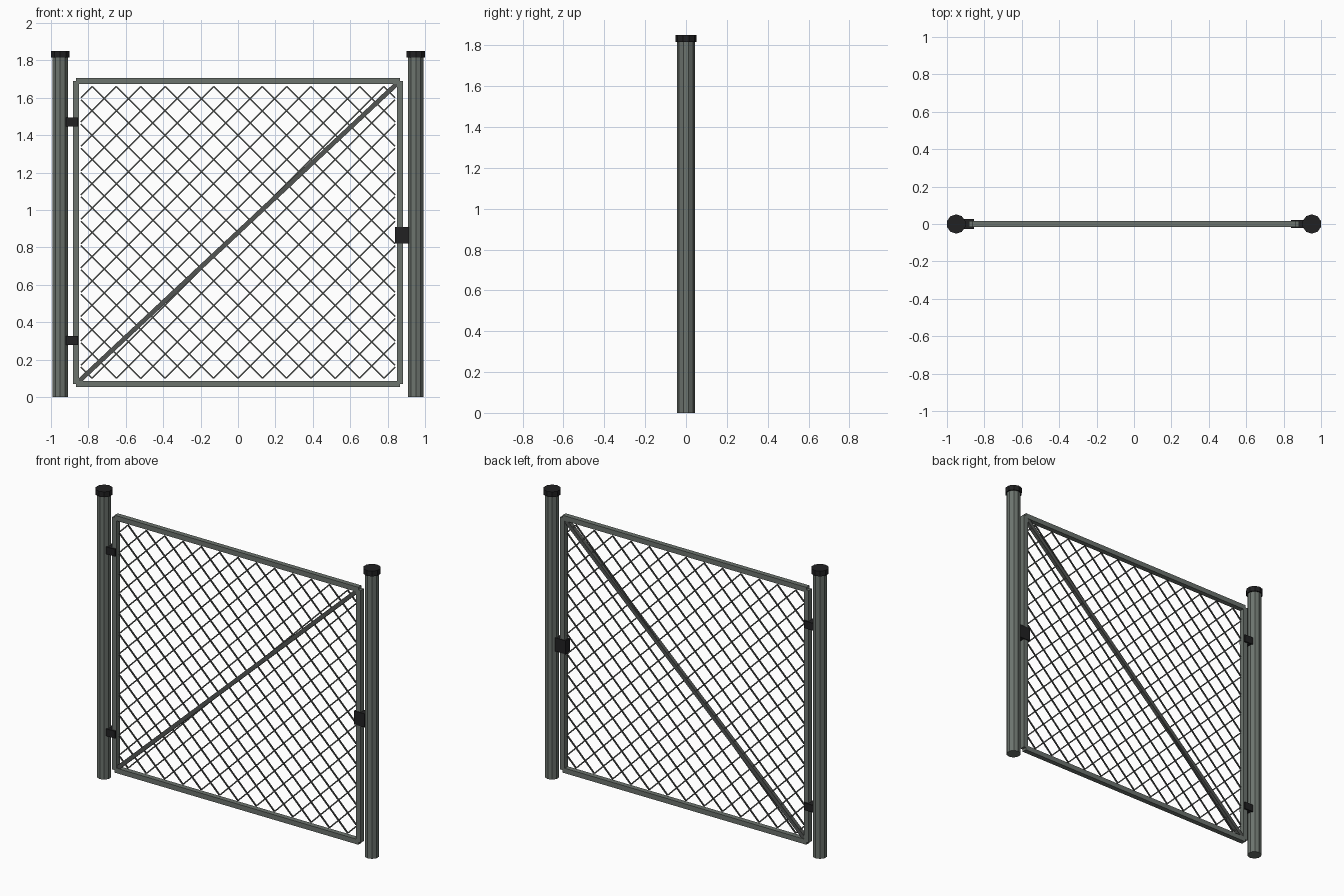
import bpy
from mathutils import Vector

cube = bpy.data.objects.get("Cube")
if cube:
    bpy.data.objects.remove(cube, do_unlink=True)


def material(name, color):
    mat = bpy.data.materials.new(name)
    mat.use_nodes = True
    mat.diffuse_color = (*color, 1)
    mat.node_tree.nodes["Principled BSDF"].inputs["Base Color"].default_value = (*color, 1)
    return mat


steel = material("painted steel", (0.15, 0.172, 0.155))
wire_grey = material("wire grey", (0.085, 0.09, 0.086))
black = material("black fittings", (0.015, 0.015, 0.016))


def finish(name, mat):
    obj = bpy.context.object
    obj.name = name
    obj.data.materials.append(mat)
    return obj


def box(name, location, size, mat):
    bpy.ops.mesh.primitive_cube_add(size=1, location=location)
    obj = finish(name, mat)
    obj.scale = size
    return obj


def bar(name, start, end, width, mat):
    """Square bar between two points."""
    a, b = Vector(start), Vector(end)
    obj = box(name, (a + b) / 2, (width, width, (b - a).length), mat)
    obj.rotation_euler = (b - a).to_track_quat("Z", "Y").to_euler()
    return obj


def column(name, x, low, high, radius, mat):
    """Upright ten-sided cylinder."""
    bpy.ops.mesh.primitive_cylinder_add(vertices=10, radius=radius, depth=high - low,
                                        location=(x, 0, (low + high) / 2))
    return finish(name, mat)


# Posts, caps and upright stiles on both sides
POST_X, STILE_X = 0.951, 0.866
LOW, HIGH = 0.07, 1.69
FRAME = 0.032
for side, s in (("right", -1), ("left", 1)):
    column(side + "_post", s * POST_X, 0, 1.83, 0.0435, steel)
    column(side + "_post_cap", s * POST_X, 1.816, 1.85, 0.0515, black)
    bar(side + "_stile", (s * STILE_X, 0, LOW), (s * STILE_X, 0, HIGH), FRAME, steel)

# Top and bottom rails
for name, z in (("bottom_rail", LOW), ("top_rail", HIGH)):
    bar(name, (-STILE_X, 0, z), (STILE_X, 0, z), FRAME, steel)

# Diagonal brace
bar("diagonal_brace", (-0.855, 0, 0.08), (0.855, 0, 1.68), 0.025, wire_grey)

# Hinges and latch
for name, z in (("lower_hinge", 0.302), ("upper_hinge", 1.47)):
    box(name, (-0.89, 0, z), (0.07, 0.053, 0.047), black)
box("latch", (0.877, 0, 0.865), (0.075, 0.043, 0.087), black)

# Diamond wire mesh, clipped to the opening
PITCH, HALF, BOTTOM, TOP = 0.13, 0.84, 0.1, 1.66
wires = []
for direction in (1, -1):
    for i in range(-20, 21):
        foot = i * PITCH
        # Wire runs from its foot at 45 degrees; keep the part inside the sides
        t0 = max(0, -HALF - foot)
        t1 = min(TOP - BOTTOM, HALF - foot)
        if t1 - t0 > 0.02:
            y = direction * 0.001
            wires.append(bar("mesh_wire", (direction * (foot + t0), y, BOTTOM + t0),
                             (direction * (foot + t1), y, BOTTOM + t1),
                             0.0075, wire_grey))

# Join the wires into a single panel
bpy.ops.object.select_all(action="DESELECT")
for w in wires:
    w.select_set(True)
bpy.context.view_layer.objects.active = wires[0]
bpy.ops.object.join()
bpy.context.object.name = "wire_mesh"
